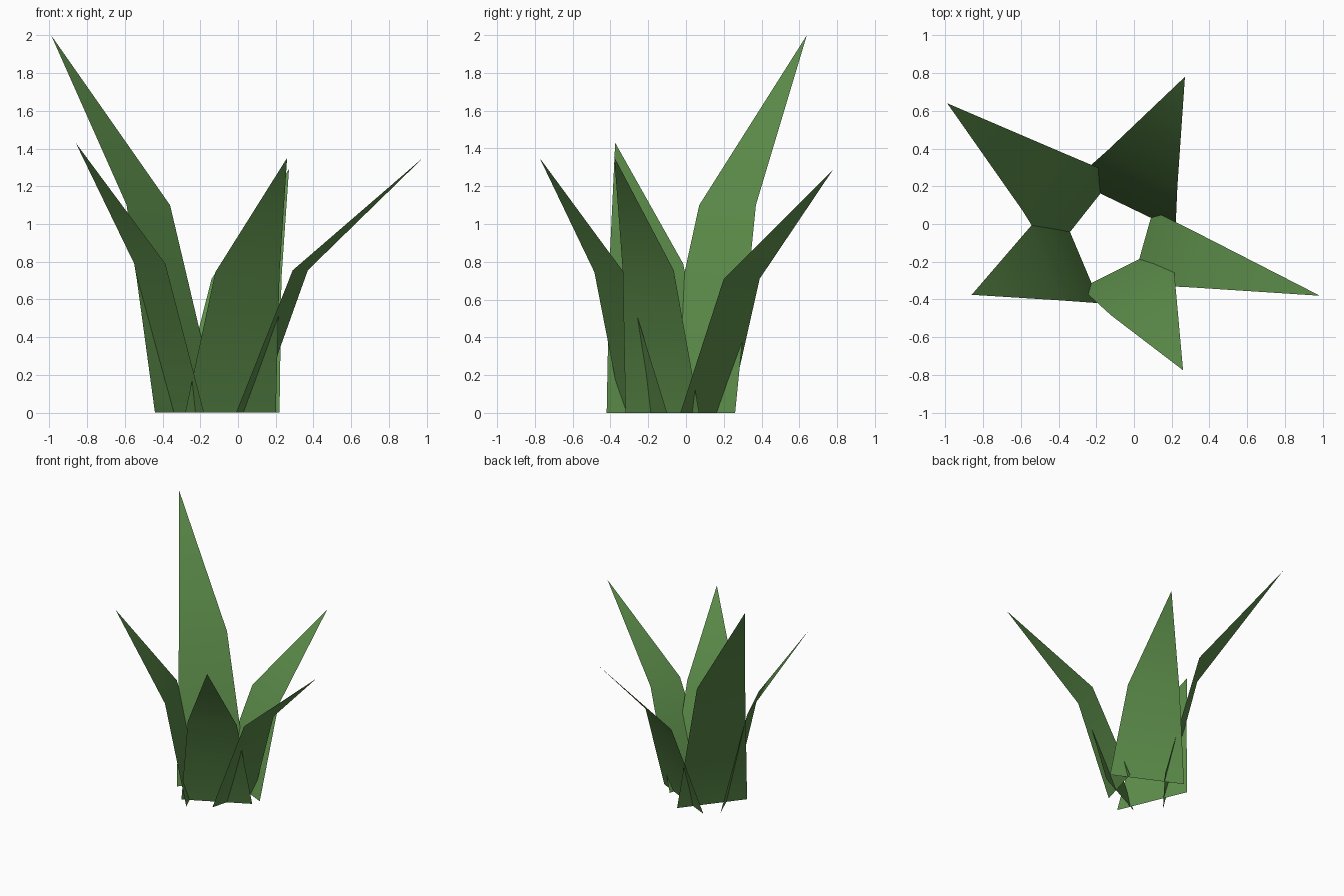
import bpy
import bmesh

cube = bpy.data.objects.get("Cube")
if cube:
    bpy.data.objects.remove(cube, do_unlink=True)

# Single leaf colour
green = bpy.data.materials.new("leaf_green")
green.use_nodes = True
colour = (0.11, 0.27, 0.07, 1.0)
green.diffuse_color = colour
bsdf = green.node_tree.nodes["Principled BSDF"]
bsdf.inputs["Base Color"].default_value = colour
bsdf.inputs["Roughness"].default_value = 0.9


def leaf(name, base, fold, fold_z, tip):
    """Flat blade: a tapering panel from the ground to a fold, then a point."""
    bm = bmesh.new()
    b1, b2 = [bm.verts.new((x, y, 0)) for x, y in base]
    f1, f2 = [bm.verts.new((x, y, fold_z)) for x, y in fold]
    point = bm.verts.new(tip)
    bm.faces.new((b1, b2, f2, f1))
    bm.faces.new((f1, f2, point))
    for face in bm.faces:
        face.smooth = True
    mesh = bpy.data.meshes.new(name)
    bm.to_mesh(mesh)
    bm.free()
    mesh.materials.append(green)
    obj = bpy.data.objects.new(name, mesh)
    bpy.context.collection.objects.link(obj)
    return obj


# Five blades around the centre, each with its upper face turned inward
leaf("tall_back_right_leaf", [(-0.44, -0.17), (-0.10, 0.26)],
     [(-0.59, 0.07), (-0.36, 0.37)], 1.10, (-0.99, 0.64, 2.0))
leaf("back_leaf", [(-0.32, 0.23), (0.22, -0.03)],
     [(-0.14, 0.39), (0.23, 0.20)], 0.71, (0.27, 0.78, 1.29))
leaf("front_right_leaf", [(-0.18, -0.42), (-0.42, 0.15)],
     [(-0.385, -0.405), (-0.55, -0.015)], 0.79, (-0.86, -0.375, 1.43))
leaf("front_leaf", [(0.20, -0.10), (-0.28, -0.34)],
     [(0.22, -0.33), (-0.12, -0.485)], 0.745, (0.26, -0.775, 1.35))
leaf("left_leaf", [(0.10, 0.07), (-0.01, -0.32)],
     [(0.37, -0.065), (0.29, -0.335)], 0.755, (0.985, -0.38, 1.355))

# Blades sit with all normals facing up and inward
for obj in bpy.context.collection.objects:
    if obj.type == 'MESH' and obj.name.endswith("leaf"):
        mesh = obj.data
        if mesh.polygons[0].normal.z < 0:
            mesh.flip_normals()
